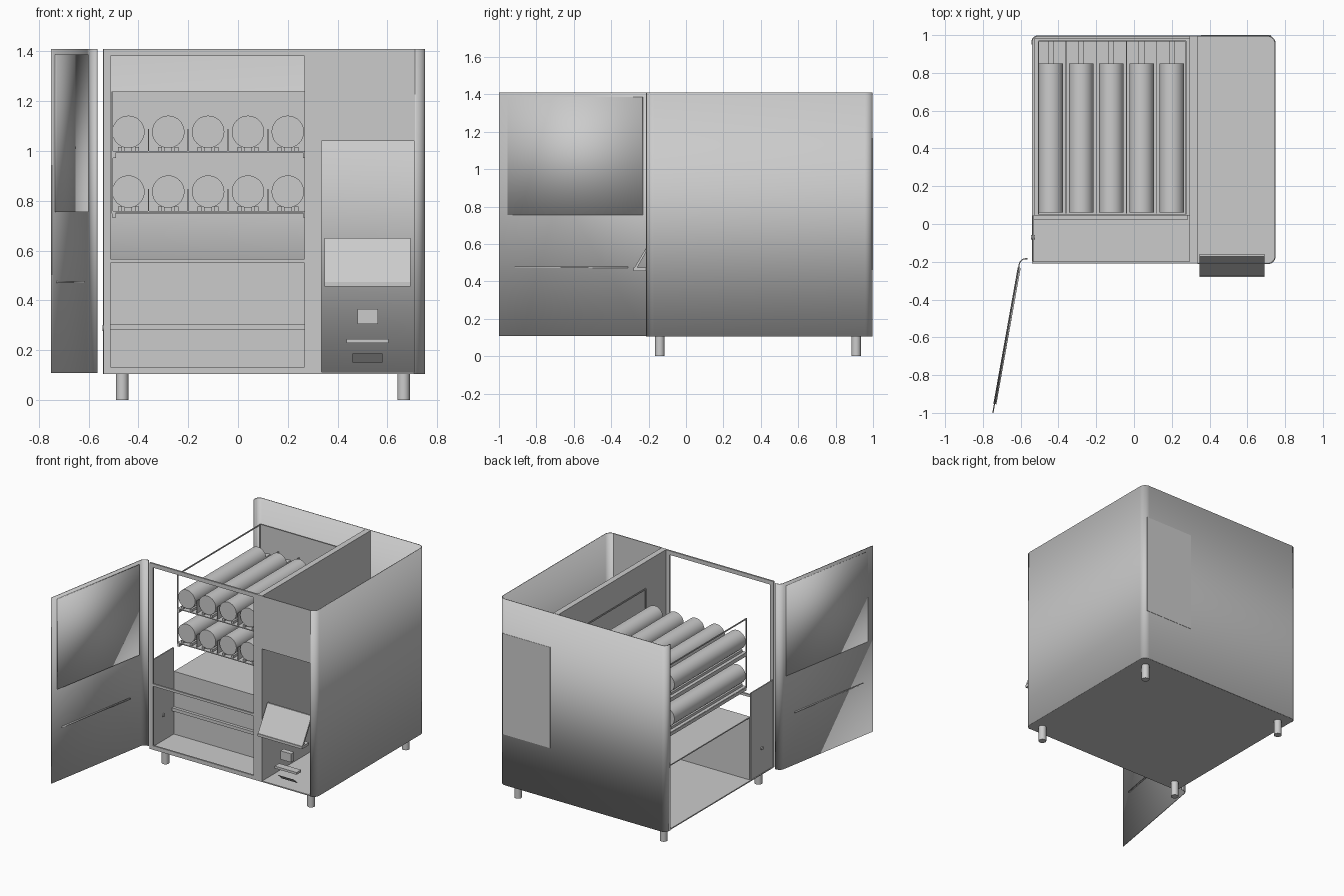
import bpy, bmesh, math
from mathutils import Vector

if "Cube" in bpy.data.objects:
    bpy.data.objects.remove(bpy.data.objects["Cube"], do_unlink=True)

grey = bpy.data.materials.new("plain_grey")
grey.use_nodes = True
grey.diffuse_color = (0.6, 0.6, 0.6, 1)
grey.node_tree.nodes["Principled BSDF"].inputs["Base Color"].default_value = (0.6, 0.6, 0.6, 1)

BOTTOM, TOP = 0.105, 1.41
FRONT, BACK = -0.21, 0.995


def finish(bm, name, smooth=False):
    bmesh.ops.recalc_face_normals(bm, faces=bm.faces)
    mesh = bpy.data.meshes.new(name)
    bm.to_mesh(mesh)
    bm.free()
    mesh.materials.append(grey)
    ob = bpy.data.objects.new(name, mesh)
    bpy.context.collection.objects.link(ob)
    if smooth:
        bpy.ops.object.select_all(action="DESELECT")
        ob.select_set(True)
        bpy.context.view_layer.objects.active = ob
        bpy.ops.object.shade_smooth_by_angle(angle=math.radians(35))
    return ob


def box(name, x, y, z):
    """Box from (low, high) pairs."""
    bm = bmesh.new()
    bmesh.ops.create_cube(bm, size=1)
    for v in bm.verts:
        v.co = [sum(r) / 2 + c * (r[1] - r[0]) for c, r in zip(v.co, (x, y, z))]
    return finish(bm, name)


def cylinder(name, start, end, radius, sides=40):
    a, b = Vector(start), Vector(end)
    bm = bmesh.new()
    bmesh.ops.create_cone(bm, cap_ends=True, segments=sides, radius1=radius,
                          radius2=radius, depth=(b - a).length)
    rot = Vector((0, 0, 1)).rotation_difference(b - a).to_matrix()
    for v in bm.verts:
        v.co = rot @ v.co + (a + b) / 2
    return finish(bm, name, True)


def arc(cx, cy, r, a0, a1, steps=8):
    angles = [math.radians(a0 + (a1 - a0) * i / steps) for i in range(steps + 1)]
    return [(cx + r * math.cos(a), cy + r * math.sin(a)) for a in angles]


def sheet(name, path, z0, z1, thick=0.006):
    """Upright sheet that follows a path in plan."""
    bm = bmesh.new()
    low = [bm.verts.new((x, y, z0)) for x, y in path]
    high = [bm.verts.new((x, y, z1)) for x, y in path]
    for i in range(len(path) - 1):
        bm.faces.new((low[i], low[i + 1], high[i + 1], high[i]))
    ob = finish(bm, name, True)
    mod = ob.modifiers.new("thickness", "SOLIDIFY")
    mod.thickness, mod.offset = thick, 0
    return ob


def side_profile(name, x, points):
    """Profile in (y, z) extruded along x."""
    bm = bmesh.new()
    face = bm.faces.new([bm.verts.new((x[0], y, z)) for y, z in points])
    new = bmesh.ops.extrude_face_region(bm, geom=[face])["geom"]
    for v in new:
        if isinstance(v, bmesh.types.BMVert):
            v.co.x = x[1]
    return finish(bm, name)


def rim(name, x, y, z, w, depth_axis):
    """Rectangular open frame made of four bars of width w."""
    if depth_axis == "y":
        for side, c in (("left", x[1] - w), ("right", x[0])):
            box(f"{name}_{side}", (c, c + w), y, z)
        for side, c in (("top", z[1] - w), ("bottom", z[0])):
            box(f"{name}_{side}", (x[0] + w, x[1] - w), y, (c, c + w))
    else:
        for side, c in (("back", y[1] - w), ("front", y[0])):
            box(f"{name}_{side}", x, (c, c + w), z)
        for side, c in (("top", z[1] - w), ("bottom", z[0])):
            box(f"{name}_{side}", x, (y[0] + w, y[1] - w), (c, c + w))


# Cabinet shell: back wall, right-hand wall and rounded corners, open at the top
r = 0.04
shell = [(-0.54, 0.95)] + arc(-0.51, BACK - 0.03, 0.03, 180, 90)
shell += arc(0.747 - r, BACK - r, r, 90, 0) + arc(0.747 - r, FRONT + r, r, 0, -90)
sheet("cabinet_shell", shell, BOTTOM, TOP)

floor_path = arc(-0.51, BACK - 0.03, 0.03, 180, 90) + arc(0.747 - r, BACK - r, r, 90, 0)
floor_path += arc(0.747 - r, FRONT + r, r, 0, -90) + arc(-0.52, FRONT + 0.02, 0.02, 270, 180)
bm = bmesh.new()
base = bm.faces.new([bm.verts.new((x, y, BOTTOM)) for x, y in floor_path])
for g in bmesh.ops.extrude_face_region(bm, geom=[base])["geom"]:
    if isinstance(g, bmesh.types.BMVert):
        g.co.z += 0.008
finish(bm, "cabinet_floor")

box("partition", (0.295, 0.335), (FRONT, BACK), (BOTTOM, TOP))
box("control_header", (0.335, 0.71), (FRONT - 0.003, FRONT + 0.003), (1.04, TOP))
box("back_panel", (0.354, 0.725), (BACK, 1.0), (0.46, 1.167))

# Front frame of the display bay
rim("bay_frame", (-0.54, 0.295), (FRONT, FRONT + 0.012), (BOTTOM, TOP), 0.028, "y")
box("bay_middle_rail", (-0.512, 0.267), (FRONT, FRONT + 0.012), (0.55, 0.567))
box("bay_side_panel", (-0.538, -0.53), (-0.198, 0.046), (BOTTOM, 0.72))
cylinder("side_panel_knob", (-0.545, -0.07, 0.29), (-0.525, -0.07, 0.29), 0.012, 16)

# Lower compartment
box("compartment_top", (-0.53, 0.295), (0.046, 0.985), (0.545, 0.553))
box("compartment_front", (-0.53, 0.295), (0.046, 0.054), (BOTTOM, 0.553))
box("compartment_rail", (-0.535, 0.285), (0.025, 0.046), (0.283, 0.305))

# Shelf rack
rim("rack_side", (-0.508, -0.502), (0.05, 0.97), (0.75, 1.24), 0.008, "x")
rim("rack_inner_side", (0.272, 0.278), (0.05, 0.97), (0.75, 1.24), 0.008, "x")
box("rack_back", (-0.505, 0.275), (0.966, 0.972), (0.75, 1.24))

# Shelves with canisters, dividers and pushers
for level, z in (("lower", 0.76), ("upper", 1.0)):
    box(f"{level}_shelf", (-0.505, 0.275), (0.05, 0.97), (z - 0.006, z))
    box(f"{level}_shelf_bracket_right", (-0.505, -0.49), (0.05, 0.97), (z - 0.027, z - 0.006))
    box(f"{level}_shelf_bracket_left", (0.26, 0.275), (0.05, 0.97), (z - 0.027, z - 0.006))
    for i in range(5):
        x = -0.44 + 0.16 * i
        cylinder(f"{level}_canister_{i}", (x, 0.06, z + 0.077), (x, 0.85, z + 0.077), 0.065)
        box(f"{level}_pusher_{i}", (x - 0.015, x + 0.015), (0.85, 0.965), (z, z + 0.05))
        for s in (-1, 1):
            c = x + s * 0.034
            box(f"{level}_runner_{i}", (c - 0.008, c + 0.008), (0.06, 0.85), (z, z + 0.017))
        if i < 4:
            box(f"{level}_divider_{i}", (x + 0.078, x + 0.082), (0.055, 0.966), (z, z + 0.088))

# Control bay fittings
side_profile("scoop_flap", (0.348, 0.692),
             [(-0.275, 0.475), (-0.26, 0.475), (-0.16, 0.65), (-0.172, 0.65)])
box("scoop_lip", (0.348, 0.692), (-0.28, -0.2), (0.457, 0.475))
box("keypad", (0.48, 0.562), (-0.215, -0.18), (0.305, 0.365))
box("card_bar", (0.435, 0.605), (-0.215, -0.165), (0.23, 0.246))
side_profile("coin_slot", (0.46, 0.58),
             [(-0.212, 0.187), (-0.172, 0.15), (-0.168, 0.15), (-0.208, 0.187)])

# Legs
for x in (-0.465, 0.665):
    for y in (-0.14, 0.91):
        cylinder("leg", (x, y, 0), (x, y, BOTTOM), 0.025, 24)

# Open door with curled hinge edge
hinge, tip = Vector((-0.607, -0.215)), Vector((-0.747, -1.0))
door = [(-0.565, -0.184)] + arc(-0.573, -0.219, 0.035, 90, 173) + [tuple(tip)]
sheet("door", door, 0.108, TOP)
along = tip - hinge
normal = Vector((-along.y, along.x)).normalized()


def door_plate(name, t0, t1, z0, z1, offset, thick):
    ends = [hinge + along * t + normal * offset for t in (t0, t1)]
    sheet(name, [tuple(p) for p in ends], z0, z1, thick)


door_plate("door_window_inner", 0.02, 0.94, 0.755, 1.387, 0.006, 0.008)
door_plate("door_window_outer", 0.02, 0.94, 0.755, 1.387, -0.004, 0.004)
door_plate("door_strip_inner", 0.12, 0.89, 0.471, 0.479, 0.005, 0.008)
door_plate("door_strip_outer", 0.12, 0.89, 0.471, 0.479, -0.004, 0.004)
